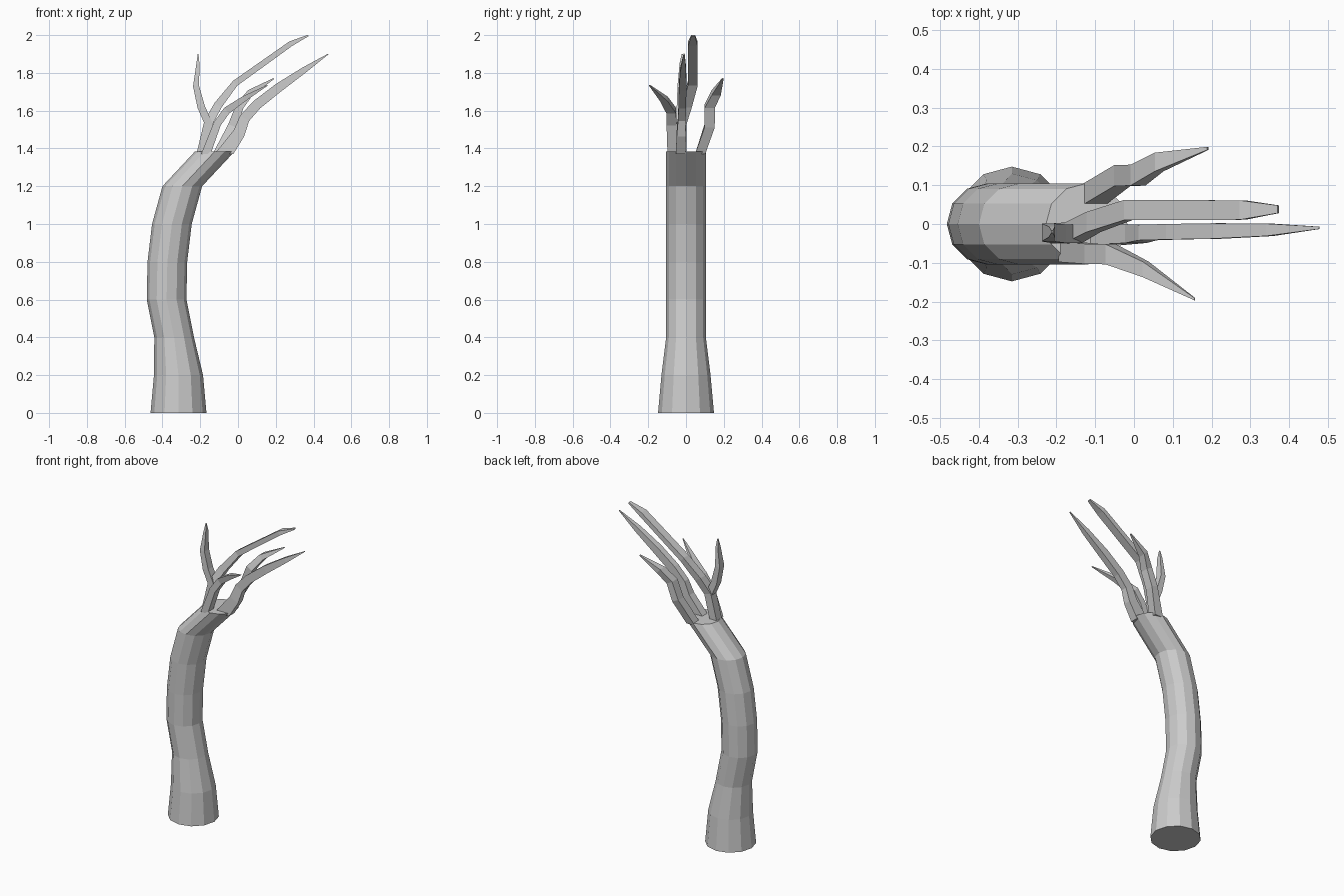
import bpy, bmesh, math
from mathutils import Vector


def loft(name, rings):
    """Skin a list of closed vertex rings, with a cap on both ends."""
    bm = bmesh.new()
    loops = [[bm.verts.new(p) for p in ring] for ring in rings]
    n = len(loops[0])
    for a, b in zip(loops, loops[1:]):
        for i in range(n):
            j = (i + 1) % n
            bm.faces.new((a[i], a[j], b[j], b[i]))
    bm.faces.new(loops[0][::-1])
    bm.faces.new(loops[-1])
    bmesh.ops.recalc_face_normals(bm, faces=bm.faces)
    mesh = bpy.data.meshes.new(name)
    bm.to_mesh(mesh)
    bm.free()
    obj = bpy.data.objects.new(name, mesh)
    bpy.context.collection.objects.link(obj)
    return obj


def branch(name, path):
    """Four-sided limb; path points are (x, y, z, half width in y, half thickness)."""
    pts = [Vector(p[:3]) for p in path]
    rings = []
    for i, (c, p) in enumerate(zip(pts, path)):
        t = pts[min(i + 1, len(pts) - 1)] - pts[max(i - 1, 0)]
        across = Vector((t.z, 0, -t.x)).normalized() * p[4]
        if i == 0:
            across = Vector((p[4], 0, 0))  # flat base on the trunk top
        side = Vector((0, p[3], 0))
        rings.append([c + across + side, c - across + side,
                      c - across - side, c + across - side])
    return loft(name, rings)


# Trunk: horizontal twelve-sided rings (centre x, z, radius)
trunk = [(-0.315, 0, 0.148), (-0.315, 0.2, 0.13), (-0.338, 0.4, 0.105),
         (-0.378, 0.6, 0.105), (-0.374, 0.8, 0.105), (-0.35, 1.0, 0.105),
         (-0.295, 1.2, 0.105), (-0.122, 1.385, 0.105)]
angles = [math.radians(30 * k) for k in range(12)]
loft("trunk", [[(x + r * math.cos(a), r * math.sin(a), z) for a in angles]
               for x, z, r in trunk])

# Tallest limb
branch("tall_branch", [
    (-0.195, -0.025, 1.37, 0.026, 0.025), (-0.155, -0.022, 1.54, 0.026, 0.024),
    (-0.105, 0.005, 1.63, 0.026, 0.022), (-0.015, 0.036, 1.745, 0.026, 0.017),
    (0.28, 0.036, 1.955, 0.025, 0.014), (0.372, 0.038, 1.998, 0.01, 0.004)])

# Upright twig forking from the tallest limb
branch("upright_twig", [
    (-0.155, -0.025, 1.53, 0.024, 0.022), (-0.195, -0.025, 1.62, 0.024, 0.02),
    (-0.222, -0.022, 1.73, 0.023, 0.016), (-0.212, -0.02, 1.85, 0.014, 0.008),
    (-0.211, -0.02, 1.9, 0.003, 0.002)])

# Long outer limb
branch("long_branch", [
    (-0.075, -0.028, 1.37, 0.026, 0.05), (0.005, -0.025, 1.48, 0.024, 0.032),
    (0.035, -0.022, 1.56, 0.02, 0.028), (0.1, -0.02, 1.632, 0.02, 0.026),
    (0.215, -0.018, 1.722, 0.02, 0.024), (0.35, -0.015, 1.815, 0.016, 0.016),
    (0.478, -0.01, 1.9, 0.003, 0.002)])

# Back limb
branch("back_branch", [
    (-0.105, 0.075, 1.37, 0.027, 0.03), (-0.03, 0.125, 1.52, 0.027, 0.023),
    (0.01, 0.126, 1.625, 0.027, 0.022), (0.065, 0.16, 1.695, 0.024, 0.018),
    (0.19, 0.195, 1.77, 0.004, 0.003)])

# Front limb
branch("front_branch", [
    (-0.17, -0.072, 1.37, 0.026, 0.025), (-0.11, -0.077, 1.53, 0.026, 0.02),
    (-0.06, -0.078, 1.6, 0.026, 0.02), (0.03, -0.117, 1.662, 0.02, 0.015),
    (0.157, -0.194, 1.735, 0.003, 0.002)])
